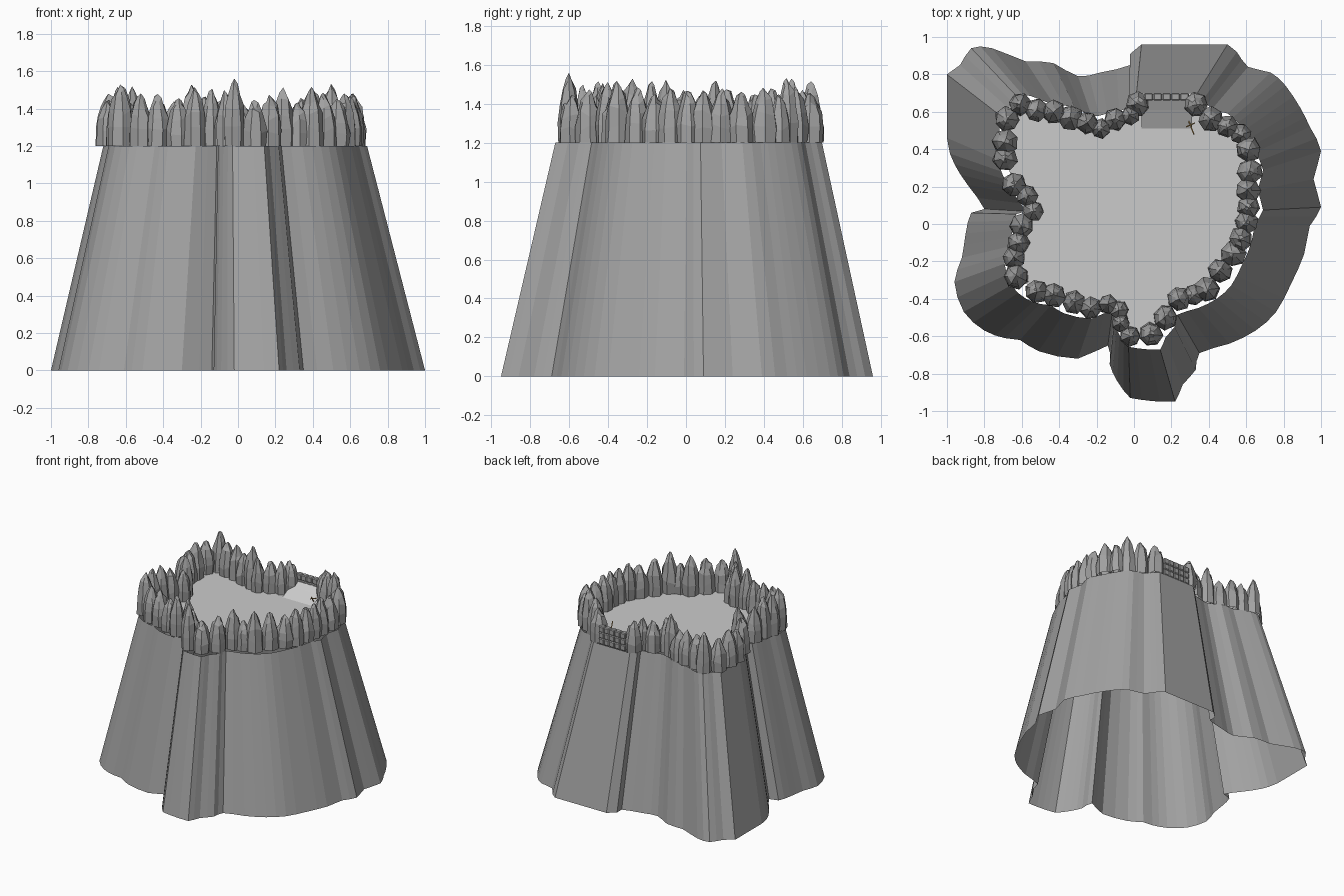
import bpy, bmesh, math, random
from mathutils import Vector

if "Cube" in bpy.data.objects:
    bpy.data.objects.remove(bpy.data.objects["Cube"])

random.seed(4)
Z = 1.2  # plateau height

# Plan of the cliff foot, and the ring of stake positions (both closed loops)
FOOT = [(-1, .8), (-.93, .85), (-.87, .94), (-.76, .94), (-.58, .87), (-.51, .87), (-.43, .86),
        (-.3, .79), (-.18, .81), (-.02, .85), (-.02, .91), (.04, .96), (.5, .96), (.55, .92),
        (.61, .84), (.73, .81), (.81, .74), (.89, .62), (.94, .52), (1, .39), (.96, .24), (1, .09),
        (.94, -.01), (.91, -.16), (.84, -.32), (.76, -.47), (.65, -.57), (.51, -.64), (.35, -.69),
        (.33, -.78), (.26, -.86), (.22, -.95), (.14, -.95), (.04, -.94), (-.02, -.93), (-.09, -.84),
        (-.13, -.75), (-.14, -.65), (-.3, -.72), (-.51, -.68), (-.61, -.62), (-.69, -.61),
        (-.8, -.57), (-.91, -.47), (-.96, -.31), (-.92, -.18), (-.9, -.05), (-.87, .06), (-.8, .08),
        (-.89, .21), (-.96, .32), (-1, .46)]
STAKES = [(.02, .64), (-.02, .58), (-.1, .56), (-.18, .51), (-.25, .54), (-.34, .57), (-.43, .6),
          (-.52, .61), (-.61, .64), (-.68, .56), (-.69, .44), (-.69, .35), (-.64, .21),
          (-.57, .15), (-.54, .07), (-.6, -.01), (-.62, -.1), (-.64, -.18), (-.63, -.28),
          (-.52, -.36), (-.43, -.38), (-.32, -.42), (-.23, -.45), (-.14, -.43), (-.08, -.46),
          (-.07, -.53), (-.02, -.6), (.09, -.59), (.17, -.5), (.24, -.4), (.32, -.38), (.39, -.35),
          (.46, -.25), (.53, -.16), (.57, -.08), (.6, .01), (.61, .09), (.61, .18), (.62, .28),
          (.61, .4), (.57, .48), (.5, .52), (.41, .56), (.33, .64)]


def material(name, grey):
    m = bpy.data.materials.new(name)
    m.diffuse_color = (*grey, 1)
    m.use_nodes = True
    m.node_tree.nodes["Principled BSDF"].inputs["Base Color"].default_value = m.diffuse_color
    return m


rock = material("rock", (.36, .36, .36))
wood = material("wood", (.5, .32, .12))


def add_mesh(name, verts, faces, mat=None):
    me = bpy.data.meshes.new(name)
    me.from_pydata(verts, [], faces)
    me.update()
    if mat:
        me.materials.append(mat)
    ob = bpy.data.objects.new(name, me)
    bpy.context.collection.objects.link(ob)
    return ob


def loft(rings):
    """Outward quads joining consecutive counter-clockwise rings of equal size."""
    n = len(rings[0])
    verts = [v for r in rings for v in r]
    faces = [(k * n + i, k * n + (i + 1) % n, (k + 1) * n + (i + 1) % n, (k + 1) * n + i)
             for k in range(len(rings) - 1) for i in range(n)]
    return verts, faces


def rounded(points):
    """Add a smooth midpoint to each medium-length edge of a closed loop."""
    pts, out = [Vector(p) for p in points], []
    n = len(pts)
    for i in range(n):
        a, b, c, d = pts[i - 1], pts[i], pts[(i + 1) % n], pts[(i + 2) % n]
        out.append(b)
        if .09 < (c - b).length < .3:
            out.append((b + c) * .56 - (a + d) * .06)
    return out


# Open-bottomed tapering cliff shell
foot = [(x, y, 0) for x, y in rounded(FOOT)][::-1]
rim = [(.705 * x - .015, .717 * y + .01, Z) for x, y, _ in foot]
add_mesh("cliff", *loft([foot, rim]), rock)

# Plateau floor
add_mesh("plateau_floor", [(x, y, Z) for x, y in STAKES], [tuple(range(len(STAKES)))])

# Rough pointed stakes around the rim
PROFILE = [(0, 1.0), (.3, 1.02), (.55, .9), (.75, .64), (.9, .32)]
for i, (x, y) in enumerate(STAKES):
    a, b = Vector(STAKES[i - 1]), Vector(STAKES[(i + 1) % len(STAKES)])
    radius = min(.066, max(.05, (a - b).length * .34)) * random.uniform(.95, 1.05)
    top = 1.56 if i == 26 else random.uniform(1.43, 1.54)
    n, spin = 7, random.uniform(0, 6)
    rings = []
    for t, r in PROFILE:
        rings.append([(x + radius * r * random.uniform(.9, 1.08) * math.cos(spin + math.tau * k / n),
                       y + radius * r * random.uniform(.9, 1.08) * math.sin(spin + math.tau * k / n),
                       Z + (top - Z) * t + (random.uniform(-.02, .02) if t else 0))
                      for k in range(n)])
    verts, faces = loft(rings)
    verts.append((x + random.uniform(-.006, .006), y + random.uniform(-.006, .006), top))
    base = n * (len(PROFILE) - 1)
    faces += [(base + k, base + (k + 1) % n, len(verts) - 1) for k in range(n)]
    add_mesh("stake", verts, faces, rock)

# Low block wall closing the gap at the back
for col in range(5):
    for row in range(3):
        bpy.ops.mesh.primitive_cube_add(size=1, location=(.078 + col * .048, .68, Z + .024 + row * .048))
        block = bpy.context.object
        block.name = "wall_block"
        block.scale = (.047, .042, .047)
        bpy.ops.object.transform_apply(location=False, rotation=False, scale=True)
        bevel = block.modifiers.new("bevel", 'BEVEL')
        bevel.width = .006
        bevel.segments = 1
        block.data.materials.append(rock)

# Sloping step up to the wall
ramp = [(x, y, z) for x in (.04, .31) for y, z in ((.51, Z + .003), (.61, Z + .055), (.67, Z + .09))]
add_mesh("wall_ramp", ramp, [(0, 3, 4, 1), (1, 4, 5, 2)])

# Small wooden sticks leaning beside the wall
for p, q in (((.285, .57, Z), (.32, .48, Z + .09)), ((.28, .52, Z + .05), (.325, .54, Z + .06))):
    p, q = Vector(p), Vector(q)
    bpy.ops.mesh.primitive_cylinder_add(vertices=6, radius=.004, depth=(q - p).length, location=(p + q) / 2)
    stick = bpy.context.object
    stick.name = "stick"
    stick.rotation_euler = (q - p).to_track_quat('Z', 'Y').to_euler()
    stick.data.materials.append(wood)
